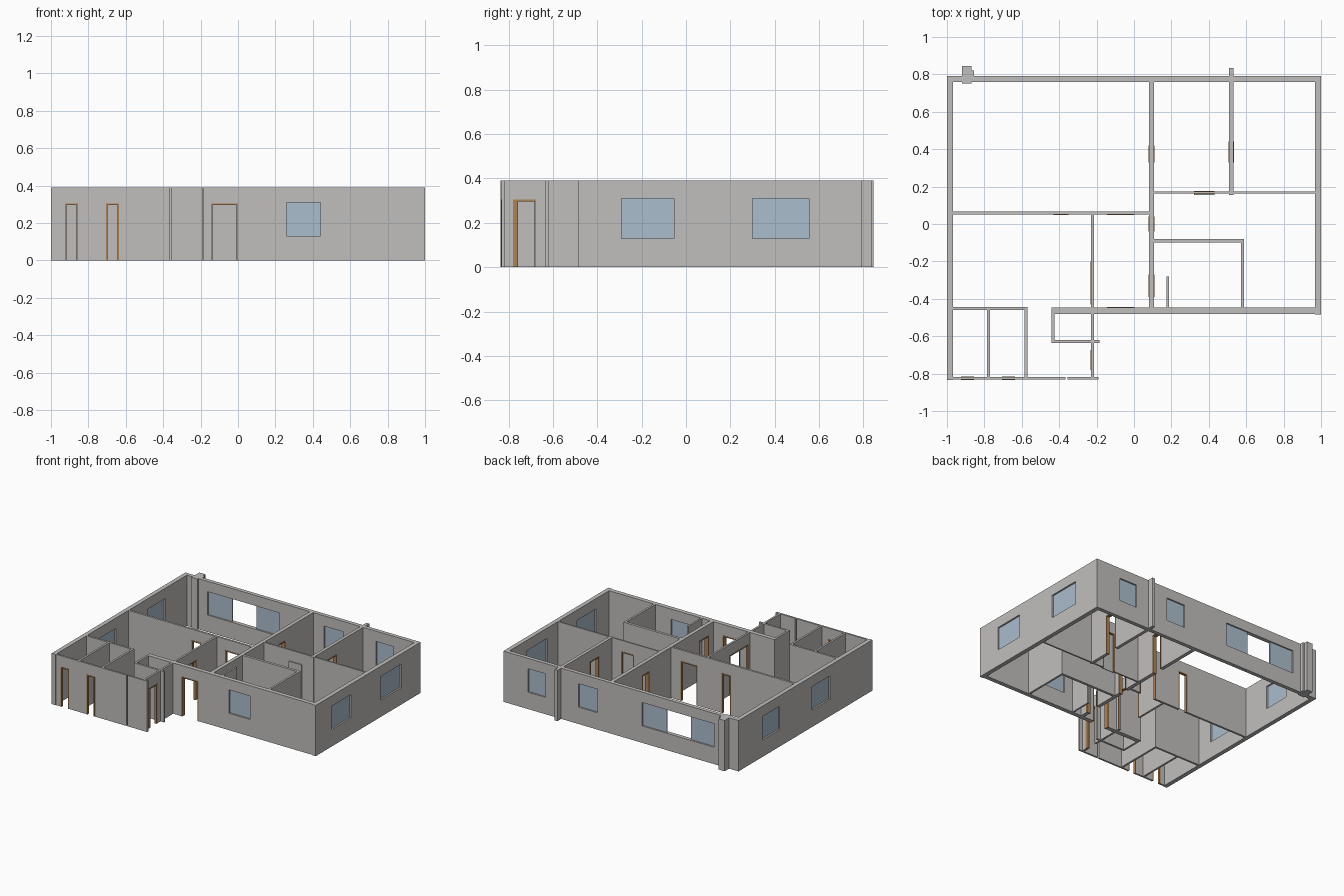
import bpy

default_cube = bpy.data.objects.get("Cube")
if default_cube:
    bpy.data.objects.remove(default_cube, do_unlink=True)

HEIGHT = 0.39
DOOR_TOP = 0.305
SILL, HEAD = 0.13, 0.31
FRAME = 0.008


def make_material(name, colour):
    material = bpy.data.materials.new(name)
    material.use_nodes = True
    material.diffuse_color = (*colour, 1)
    shader = material.node_tree.nodes["Principled BSDF"]
    shader.inputs["Base Color"].default_value = (*colour, 1)
    shader.inputs["Roughness"].default_value = 0.8
    return material


PLASTER = make_material("grey plaster", (0.53, 0.52, 0.51))
GLASS = make_material("pale blue glass", (0.41, 0.51, 0.61))
WOOD = make_material("brown wood", (0.42, 0.22, 0.09))


def panel(name, axis, span, depth, heights, material, holes=()):
    """Upright sheet along one axis with rectangular holes, thickened evenly."""
    middle = sum(depth) / 2
    along = sorted({*span, *(v for h in holes for v in h[:2])})
    levels = sorted({*heights, *(v for h in holes for v in h[2:])})
    verts = [(a, middle, z) if axis == "x" else (middle, a, z)
             for z in levels for a in along]
    count = len(along)
    faces = []
    for row in range(len(levels) - 1):
        for col in range(count - 1):
            a = (along[col] + along[col + 1]) / 2
            z = (levels[row] + levels[row + 1]) / 2
            if any(h[0] < a < h[1] and h[2] < z < h[3] for h in holes):
                continue
            first = row * count + col
            faces.append((first, first + 1, first + count + 1, first + count))
    mesh = bpy.data.meshes.new(name)
    mesh.from_pydata(verts, [], faces)
    mesh.materials.append(material)
    obj = bpy.data.objects.new(name, mesh)
    bpy.context.collection.objects.link(obj)
    thick = obj.modifiers.new("thickness", "SOLIDIFY")
    thick.thickness = depth[1] - depth[0]
    thick.offset = 0
    return obj


def wall(name, axis, span, depth, doors=(), windows=()):
    """Wall with framed doorways and glazed windows."""
    holes = [(*d, 0, DOOR_TOP) for d in doors]
    holes += [(*w, SILL, HEAD) for w in windows]
    panel(name, axis, span, depth, (0, HEIGHT), PLASTER, holes)
    lip = (depth[0] - FRAME / 4, depth[1] + FRAME / 4)
    for low, high in doors:
        opening = (low + FRAME, high - FRAME, 0, DOOR_TOP - FRAME)
        panel(name + "_door_frame", axis, (low, high), lip,
              (0, DOOR_TOP), WOOD, [opening])
    middle = sum(depth) / 2
    for low, high in windows:
        # the widest window is glazed only at its two ends
        third = (high - low) / 3
        panes = [(low, high)]
        if third > 0.15:
            panes = [(low, low + third), (high - third, high)]
        for pane in panes:
            panel(name + "_glass", axis, pane,
                  (middle - FRAME / 2, middle + FRAME / 2), (SILL, HEAD), GLASS)


# Outer walls
wall("back_wall", "x", (-1, 1), (0.76, 0.79),
     windows=[(-0.79, -0.18), (0.2, 0.36), (0.64, 0.79)])
wall("west_wall", "y", (-0.835, 0.79), (-1, -0.967),
     windows=[(-0.32, -0.1), (0.29, 0.5)])
wall("east_wall", "y", (-0.485, 0.79), (0.967, 1),
     windows=[(-0.29, -0.055), (0.3, 0.555)])
wall("front_wall", "x", (-0.44, 0.967), (-0.48, -0.447),
     doors=[(-0.145, 0)], windows=[(0.26, 0.44)])
wall("wing_front_wall", "x", (-0.967, -0.367), (-0.832, -0.818),
     doors=[(-0.925, -0.855), (-0.705, -0.635)])
wall("wing_front_end", "x", (-0.355, -0.19), (-0.832, -0.818))

# Main inner walls
wall("spine_wall", "y", (-0.447, 0.76), (0.08, 0.108),
     doors=[(-0.39, -0.27), (-0.04, 0.04), (0.33, 0.42)])
wall("living_room_wall", "x", (-0.967, 0.08), (0.05, 0.066),
     doors=[(-0.43, -0.35), (-0.145, 0)])
wall("hall_side_wall", "y", (-0.82, 0.05), (-0.23, -0.215),
     doors=[(-0.78, -0.675), (-0.43, -0.2)])
wall("bedroom_divider", "y", (0.155, 0.835), (0.508, 0.532),
     doors=[(0.33, 0.44)])
wall("bedroom_corridor_wall", "x", (0.108, 0.967), (0.162, 0.174),
     doors=[(0.32, 0.43)])

# Small rooms
wall("bathroom_back_wall", "x", (0.108, 0.588), (-0.1, -0.08))
wall("bathroom_side_wall", "y", (-0.447, -0.1), (0.573, 0.588))
wall("bathroom_screen", "y", (-0.447, -0.28), (0.175, 0.188))
wall("wing_back_wall", "x", (-0.967, -0.57), (-0.46, -0.445))
for part, left in (("wing_divider", -0.785), ("wing_side_wall", -0.585)):
    wall(part, "y", (-0.82, -0.46), (left, left + 0.015))
wall("shaft_side_wall", "y", (-0.635, -0.48), (-0.44, -0.425))
wall("shaft_front_wall", "x", (-0.425, -0.185), (-0.635, -0.62))

# Chimney on the back wall
wall("chimney", "y", (0.75, 0.845), (-0.92, -0.87))
wall("chimney_pipe", "y", (0.79, 0.82), (-0.87, -0.855))

# Sliding leaf and wide door post
panel("sliding_door", "x", (0.32, 0.43), (0.154, 0.16), (0, DOOR_TOP), PLASTER)
panel("hall_door_post", "y", (-0.775, -0.757), (-0.23, -0.215),
      (0, DOOR_TOP - FRAME), WOOD)
